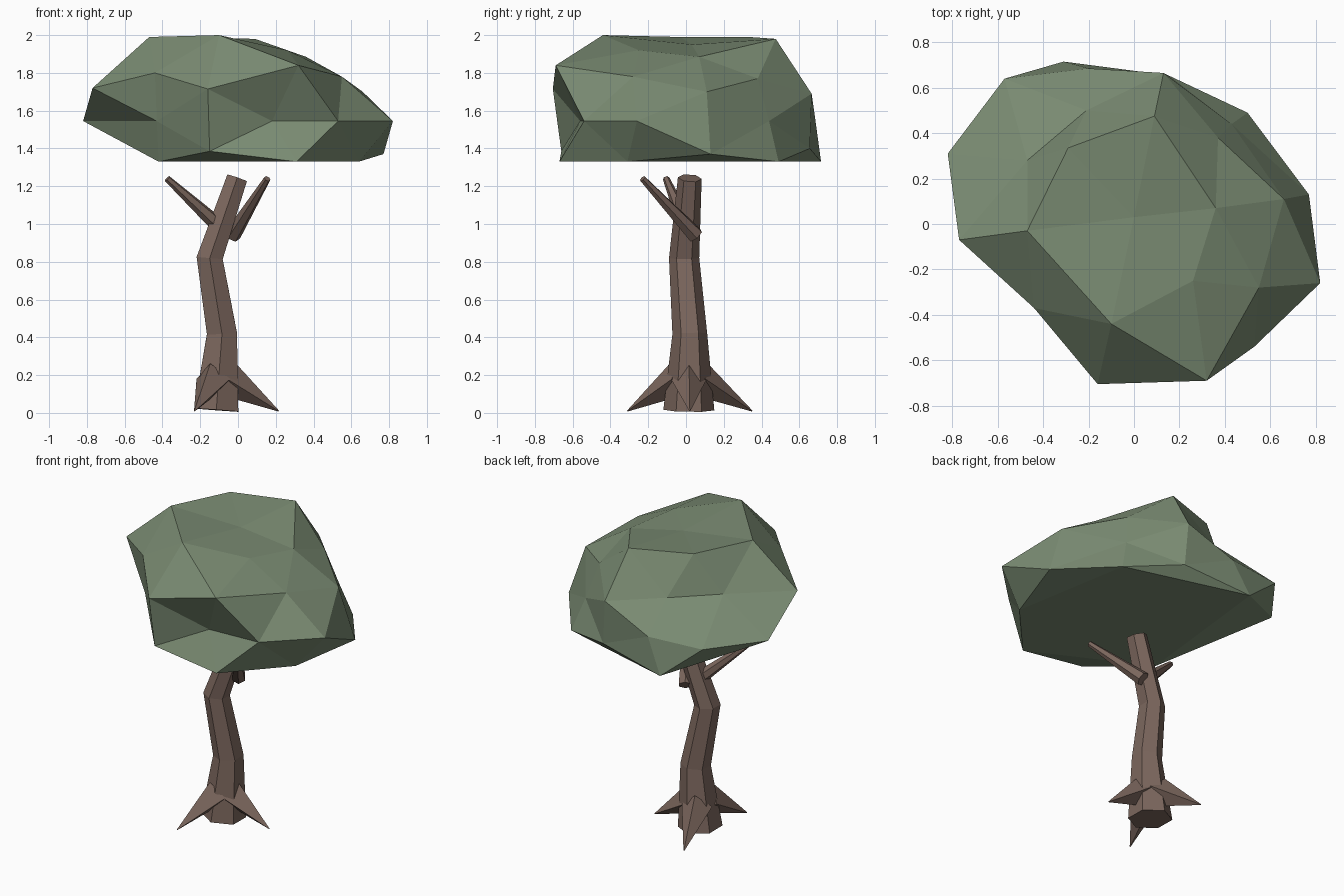
import bpy, bmesh
from math import cos, sin, tau
from mathutils import Vector

cube = bpy.data.objects.get("Cube")
if cube:
    bpy.data.objects.remove(cube)


def material(name, rgb):
    mat = bpy.data.materials.new(name)
    mat.use_nodes = True
    colour = (*rgb, 1)
    mat.diffuse_color = colour
    mat.node_tree.nodes["Principled BSDF"].inputs["Base Color"].default_value = colour
    return mat


bark = material("bark_brown", (0.20, 0.135, 0.11))
leaf = material("leaf_green", (0.195, 0.26, 0.17))


def finish(name, bm, mat):
    bmesh.ops.recalc_face_normals(bm, faces=bm.faces)
    mesh = bpy.data.meshes.new(name)
    bm.to_mesh(mesh)
    bm.free()
    mesh.materials.append(mat)
    obj = bpy.data.objects.new(name, mesh)
    bpy.context.collection.objects.link(obj)
    return obj


def tube(name, path, radii, sides, side_axis):
    """Faceted tapering tube; its first corner points along side_axis."""
    path = [Vector(p) for p in path]
    bm = bmesh.new()
    rings = []
    last = len(path) - 1
    for i, (point, radius) in enumerate(zip(path, radii)):
        tangent = Vector()
        if i > 0:
            tangent += (point - path[i - 1]).normalized()
        if i < last:
            tangent += (path[i + 1] - point).normalized()
        tangent.normalize()
        across = Vector(side_axis)
        across = (across - tangent * across.dot(tangent)).normalized()
        up = tangent.cross(across)
        rings.append([bm.verts.new(point + radius * (across * cos(tau * k / sides)
                                                     + up * sin(tau * k / sides)))
                      for k in range(sides)])
    for low, high in zip(rings, rings[1:]):
        for k in range(sides):
            n = (k + 1) % sides
            bm.faces.new((low[k], low[n], high[n], high[k]))
    bm.faces.new(rings[0])
    bm.faces.new(rings[-1])
    return finish(name, bm, bark)


# Bent hexagonal trunk
tube("trunk",
     [(-.115, .015, .015), (-.085, .02, .42), (-.15, -.01, .82), (-.005, .02, 1.243)],
     [.135, .092, .08, .063], 6, (0, -1, 0))

# Two bare branches
tube("left_branch", [(-.03, .05, .94), (.155, -.23, 1.24)], [.045, .018], 6, (0, 0, 1))
tube("right_branch", [(-.08, .01, .97), (-.375, -.105, 1.24)], [.045, .018], 6, (0, 0, 1))

# Three pointed roots
for name, start, tip in (("left_root", (-.06, .015, .18), (.215, .02, .01)),
                         ("front_root", (-.13, -.04, .18), (-.23, -.31, .01)),
                         ("back_root", (-.13, .07, .18), (-.23, .35, .01))):
    tube(name, [start, tip], [.095, .003], 4, (0, 0, 1))

# Canopy corners, from the crown down to the flat underside
crown = [(-.47, -.03, 1.99), (-.1, -.44, 2), (.09, .475, 1.98), (-.29, .335, 1.99),
         (0, .03, 1.95), (.36, .07, 1.885), (.26, -.25, 1.92)]
shoulder = [(-.77, -.07, 1.72), (-.44, -.37, 1.8), (-.16, -.705, 1.715), (.32, -.69, 1.84),
            (.55, -.28, 1.78), (.66, .11, 1.7), (.37, .38, 1.77), (.13, .665, 1.69),
            (-.21, .5, 1.74), (-.47, .28, 1.75)]
girth = [(-.82, .31, 1.545), (-.43, -.36, 1.545), (.18, -.56, 1.545), (.53, -.54, 1.545),
         (.82, -.26, 1.545), (.43, .44, 1.545), (-.2, .685, 1.55), (-.57, .64, 1.545)]
underside = [(-.42, -.3, 1.33), (-.15, -.66, 1.385), (.31, -.67, 1.33), (.64, -.31, 1.33),
             (.77, .13, 1.37), (.5, .49, 1.33), (.15, .655, 1.4), (-.31, .715, 1.33)]

# Wrap the corners on a sphere to find the facets, then restore their places
centre = Vector((0, 0, 1.6))
bm = bmesh.new()
home = {}
for corner in crown + shoulder + girth + underside:
    place = Vector(corner)
    ray = place - centre
    ray.z *= 1.8
    home[bm.verts.new(ray.normalized())] = place
bmesh.ops.convex_hull(bm, input=bm.verts[:])
bmesh.ops.recalc_face_normals(bm, faces=bm.faces)
for vert in bm.verts:
    vert.co = home[vert]
finish("canopy", bm, leaf)
